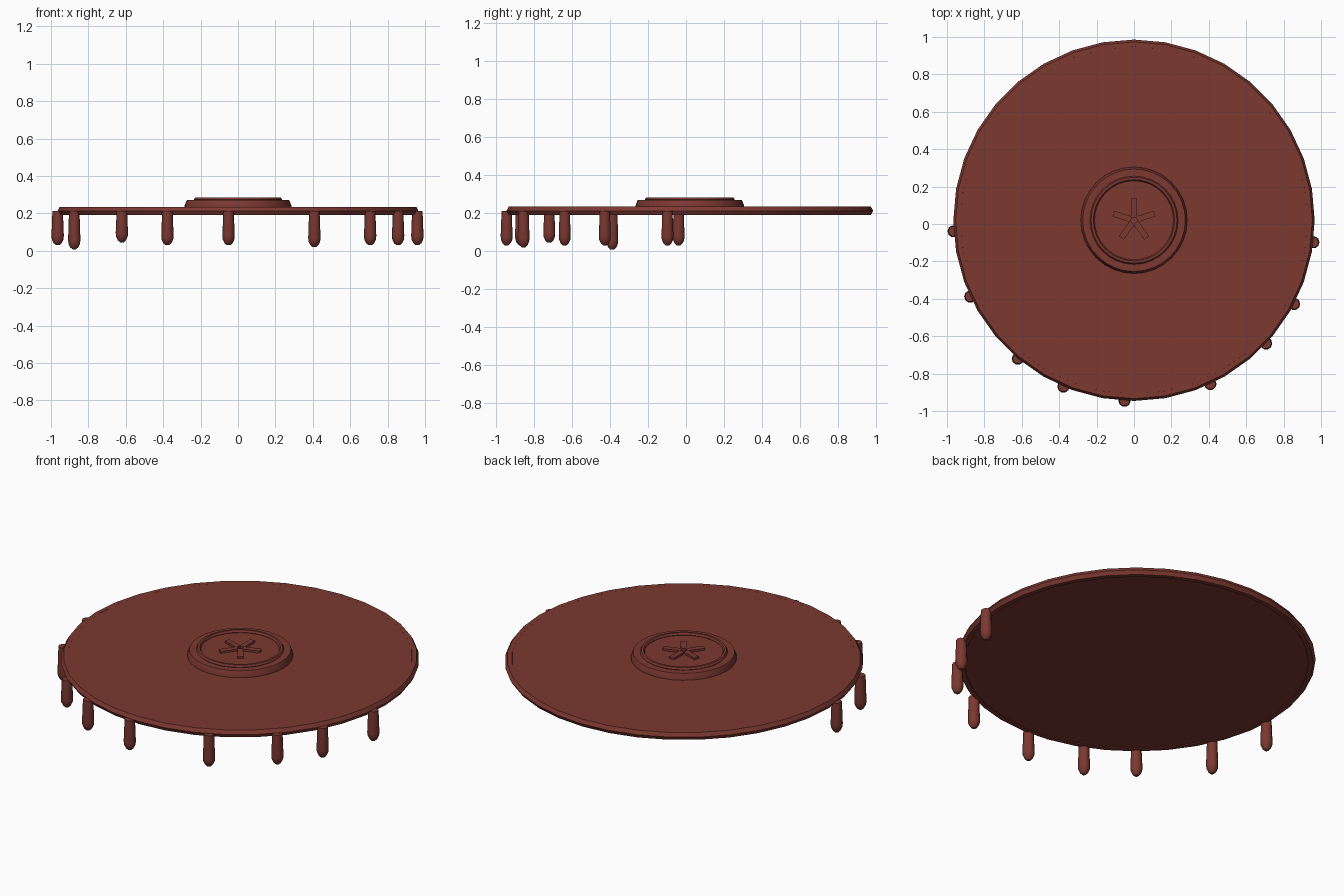
import bpy, bmesh, math
from mathutils import Matrix, Vector

if "Cube" in bpy.data.objects:
    bpy.data.objects.remove(bpy.data.objects["Cube"])

CY = 0.02  # centre of the disc in y

wax = bpy.data.materials.new("dark red wax")
wax.diffuse_color = (0.20, 0.04, 0.03, 1)
wax.use_nodes = True
wax.node_tree.nodes["Principled BSDF"].inputs["Base Color"].default_value = wax.diffuse_color


def finish(name, bm, angle=35):
    bmesh.ops.recalc_face_normals(bm, faces=bm.faces)
    me = bpy.data.meshes.new(name)
    bm.to_mesh(me)
    bm.free()
    me.materials.append(wax)
    ob = bpy.data.objects.new(name, me)
    bpy.context.collection.objects.link(ob)
    bpy.ops.object.select_all(action='DESELECT')
    ob.select_set(True)
    bpy.context.view_layer.objects.active = ob
    bpy.ops.object.shade_smooth_by_angle(angle=math.radians(angle))
    return ob


def lathe(name, profile, sides, x=0, y=CY, closed=False, angle=35):
    """Spin (radius, z) points round a vertical axis; cap the ends unless closed."""
    bm = bmesh.new()
    rings = []
    for r, z in profile:
        rings.append([bm.verts.new((x + r * math.cos(2 * math.pi * i / sides),
                                    y + r * math.sin(2 * math.pi * i / sides), z))
                      for i in range(sides)])
    pairs = list(zip(rings, rings[1:]))
    if closed:
        pairs.append((rings[-1], rings[0]))
    for a, b in pairs:
        for i in range(sides):
            j = (i + 1) % sides
            bm.faces.new((a[i], a[j], b[j], b[i]))
    if not closed:
        bm.faces.new(rings[0])
        bm.faces.new(rings[-1])
    return finish(name, bm, angle)


def ring(name, major, minor, z, sides, steps):
    prof = [(major + minor * math.cos(2 * math.pi * k / steps),
             z + minor * math.sin(2 * math.pi * k / steps)) for k in range(steps)]
    return lathe(name, prof, sides, closed=True)


# Main disc and its rounded rim
lathe("disc", [(0.94, 0.195), (0.94, 0.234)], 36)
ring("disc_rim", 0.941, 0.025, 0.2125, 36, 6)

# Raised centre seal with a bead ring
lathe("centre_seal", [(0.285, 0.23), (0.285, 0.243), (0.274, 0.27)], 32)
ring("seal_ring", 0.2235, 0.0125, 0.273, 32, 6)

# Five-armed star in the seal
bm = bmesh.new()
for k in range(5):
    m = (Matrix.Translation((0, CY, 0.273))
         @ Matrix.Rotation(math.radians(90 + 72 * k), 4, 'Z')
         @ Matrix.Translation((0.066, 0, 0))
         @ Matrix.Diagonal((0.1, 0.032, 0.018, 1)))
    bmesh.ops.create_cube(bm, size=1, matrix=m)
finish("star_arms", bm)

# Drips hanging from the front half of the rim: (angle, lowest z)
drips = [(183.5, 0.03), (205, 0.008), (230, 0.045), (247, 0.03), (267, 0.03),
         (295, 0.02), (317, 0.03), (332.4, 0.03), (353, 0.03)]
for n, (deg, low) in enumerate(drips, 1):
    a = math.radians(deg)
    prof = [(0.028, 0.212), (0.033, low + 0.05), (0.031, low + 0.03),
            (0.022, low + 0.011), (0.010, low)]
    lathe(f"drip_{n}", prof, 10, 0.966 * math.cos(a), CY + 0.966 * math.sin(a), angle=40)
